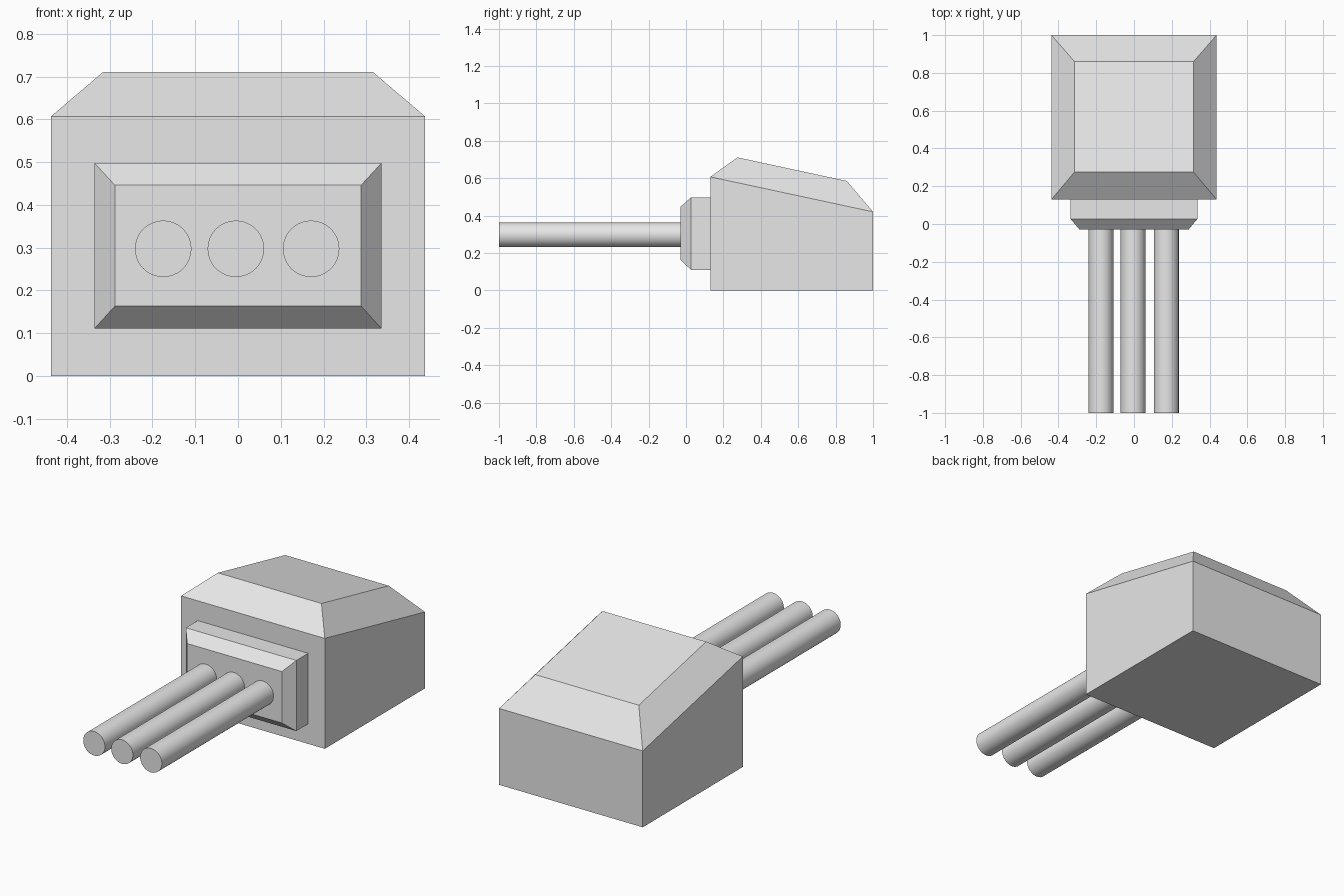
import bpy, math

cube = bpy.data.objects.get("Cube")
if cube:
    bpy.data.objects.remove(cube, do_unlink=True)

grey = bpy.data.materials.new("light_grey")
grey.diffuse_color = (0.8, 0.8, 0.8, 1)
grey.use_nodes = True
grey.node_tree.nodes["Principled BSDF"].inputs["Base Color"].default_value = (0.8, 0.8, 0.8, 1)


def loft(name, rings):
    """Closed solid through a stack of four-cornered rings."""
    verts = [p for ring in rings for p in ring]
    faces = [(3, 2, 1, 0)]
    for k in range(len(rings) - 1):
        a, b = 4 * k, 4 * k + 4
        faces += [(a + i, a + (i + 1) % 4, b + (i + 1) % 4, b + i) for i in range(4)]
    n = 4 * (len(rings) - 1)
    faces.append((n, n + 1, n + 2, n + 3))
    mesh = bpy.data.meshes.new(name)
    mesh.from_pydata(verts, [], faces)
    mesh.materials.append(grey)
    obj = bpy.data.objects.new(name, mesh)
    bpy.context.collection.objects.link(obj)
    return obj


def flat_ring(hx, y0, y1, z0, z1):
    """Ring seen from above; front edge at y0, z0 and back edge at y1, z1."""
    return [(-hx, y0, z0), (hx, y0, z0), (hx, y1, z1), (-hx, y1, z1)]


def upright_ring(y, hx, z0, z1):
    """Ring facing the front."""
    return [(hx, y, z0), (-hx, y, z0), (-hx, y, z1), (hx, y, z1)]


# Housing with a sloping, chamfered roof
loft("housing", [
    flat_ring(0.437, 0.13, 1.0, 0, 0),
    flat_ring(0.437, 0.13, 1.0, 0.607, 0.42),
    flat_ring(0.315, 0.275, 0.86, 0.711, 0.585),
])

# Chamfered mounting block on the front
block = loft("mounting_block", [
    upright_ring(0.14, 0.336, 0.11, 0.498),
    upright_ring(0.027, 0.336, 0.11, 0.498),
    upright_ring(-0.03, 0.288, 0.163, 0.446),
])

# Three long round rods
back, front = -0.02, -1.0
for side, x in (("right", -0.175), ("middle", -0.005), ("left", 0.171)):
    bpy.ops.mesh.primitive_cylinder_add(
        vertices=48, radius=0.066, depth=back - front,
        location=(x, (back + front) / 2, 0.297), rotation=(math.pi / 2, 0, 0))
    rod = bpy.context.object
    rod.name = rod.data.name = side + "_rod"
    rod.data.materials.append(grey)
    bpy.ops.object.shade_smooth_by_angle(angle=math.radians(30))
